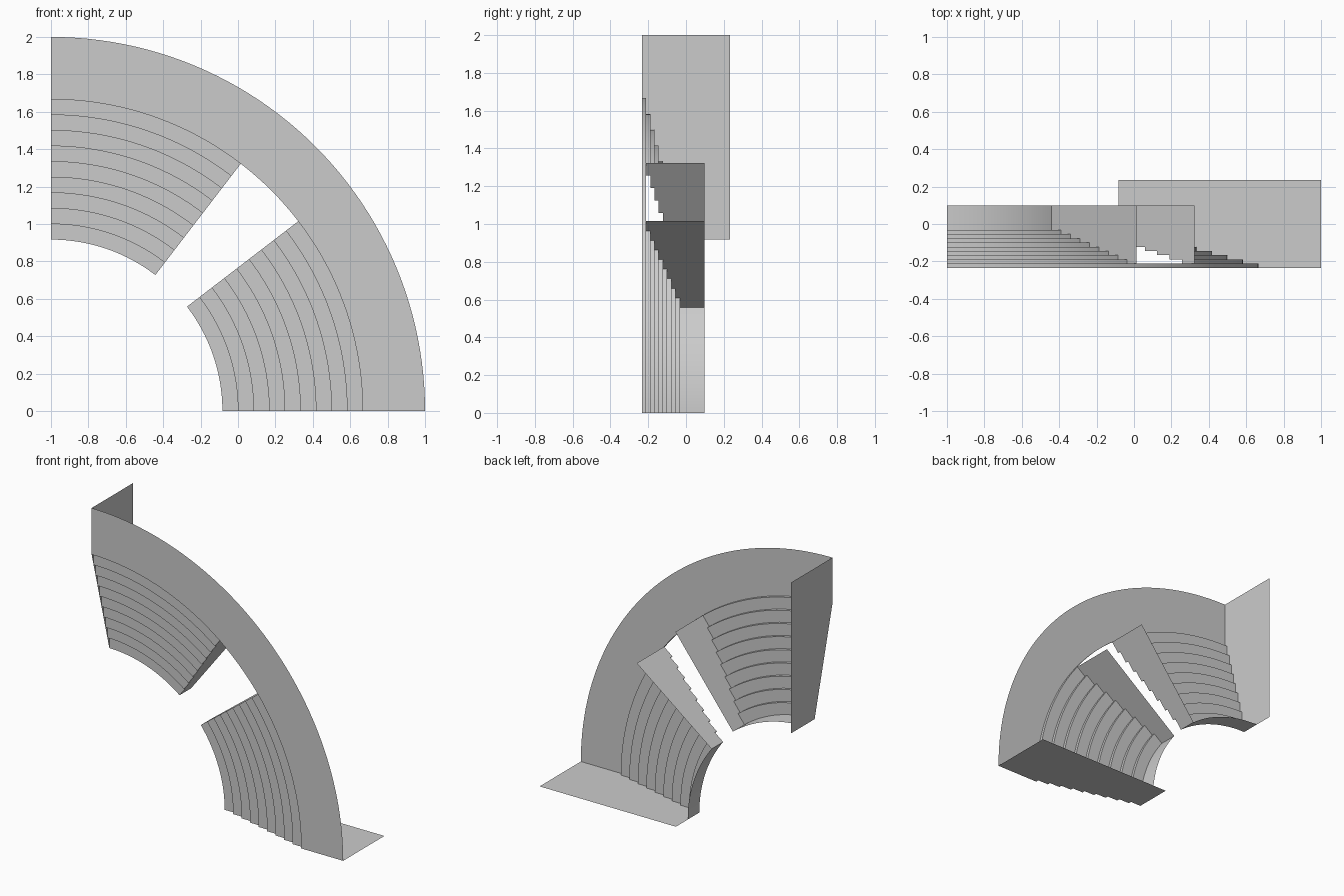
import bpy, bmesh
from math import radians, sin, cos

if "Cube" in bpy.data.objects:
    bpy.data.objects.remove(bpy.data.objects["Cube"])

OUTER, STEPS = 2.0, 9
TREAD, RISE = 2 / 24, 0.0224
TOP = OUTER - 4 * TREAD                 # radius where the seating starts
INNER = TOP - STEPS * TREAD
FRONT, BACK, WALL_BACK = -0.234, 0.234, 0.099
SEG_ANGLE = 1.875
AISLE = (37.5, 52.5)


def point(r, y, deg):
    """Cylindrical position around the arc centre at x=-1, z=0."""
    a = radians(deg)
    return (-1 + r * cos(a), y, r * sin(a))


def finish(name, bm):
    mesh = bpy.data.meshes.new(name)
    bm.to_mesh(mesh)
    bm.free()
    obj = bpy.data.objects.new(name, mesh)
    bpy.context.collection.objects.link(obj)
    return obj


def sweep(name, profile, start, end):
    """Sweep an (r, y) profile along the arc."""
    bm = bmesh.new()
    n = round((end - start) / SEG_ANGLE)
    rows = [[bm.verts.new(point(r, y, start + (end - start) * i / n))
             for r, y in profile] for i in range(n + 1)]
    for a, b in zip(rows, rows[1:]):
        for j in range(len(profile) - 1):
            bm.faces.new((a[j], b[j], b[j + 1], a[j + 1]))
    obj = finish(name, bm)
    bpy.ops.object.select_all(action='DESELECT')
    obj.select_set(True)
    bpy.context.view_layer.objects.active = obj
    bpy.ops.object.shade_smooth_by_angle(angle=radians(30))


def wall(name, profile, deg, flip):
    """Flat radial wall at one angle."""
    bm = bmesh.new()
    face = bm.faces.new([bm.verts.new(point(r, y, deg)) for r, y in profile])
    if flip:
        face.normal_flip()
    bmesh.ops.triangulate(bm, faces=bm.faces[:])
    finish(name, bm)


# Stepped seating profile: treads and risers, from the top tread inwards
steps = []
for i in range(STEPS):
    r, y = TOP - i * TREAD, FRONT + (i + 1) * RISE
    steps += [(r, y), (r - TREAD, y)]
steps_tail = steps[-1]

# Upper walkway with its first riser, continuous across the aisle
walkway = [(OUTER, FRONT), (TOP, FRONT), steps[0]]
sweep("walkway", walkway, 0, 90)

# Two seating blocks with the curved inner wall
seating = steps + [(INNER, WALL_BACK)]
sweep("lower_seating", seating, 0, AISLE[0])
sweep("upper_seating", seating, AISLE[1], 90)

# Walls either side of the aisle
aisle_profile = seating + [(TOP, WALL_BACK)]
wall("lower_aisle_wall", aisle_profile, AISLE[0], True)
wall("upper_aisle_wall", aisle_profile, AISLE[1], False)

# Full-depth walls closing both ends of the arc
end_profile = walkway[:2] + steps + [(INNER, BACK), (OUTER, BACK)]
wall("lower_end_wall", end_profile, 0, False)
wall("upper_end_wall", end_profile, 90, True)
